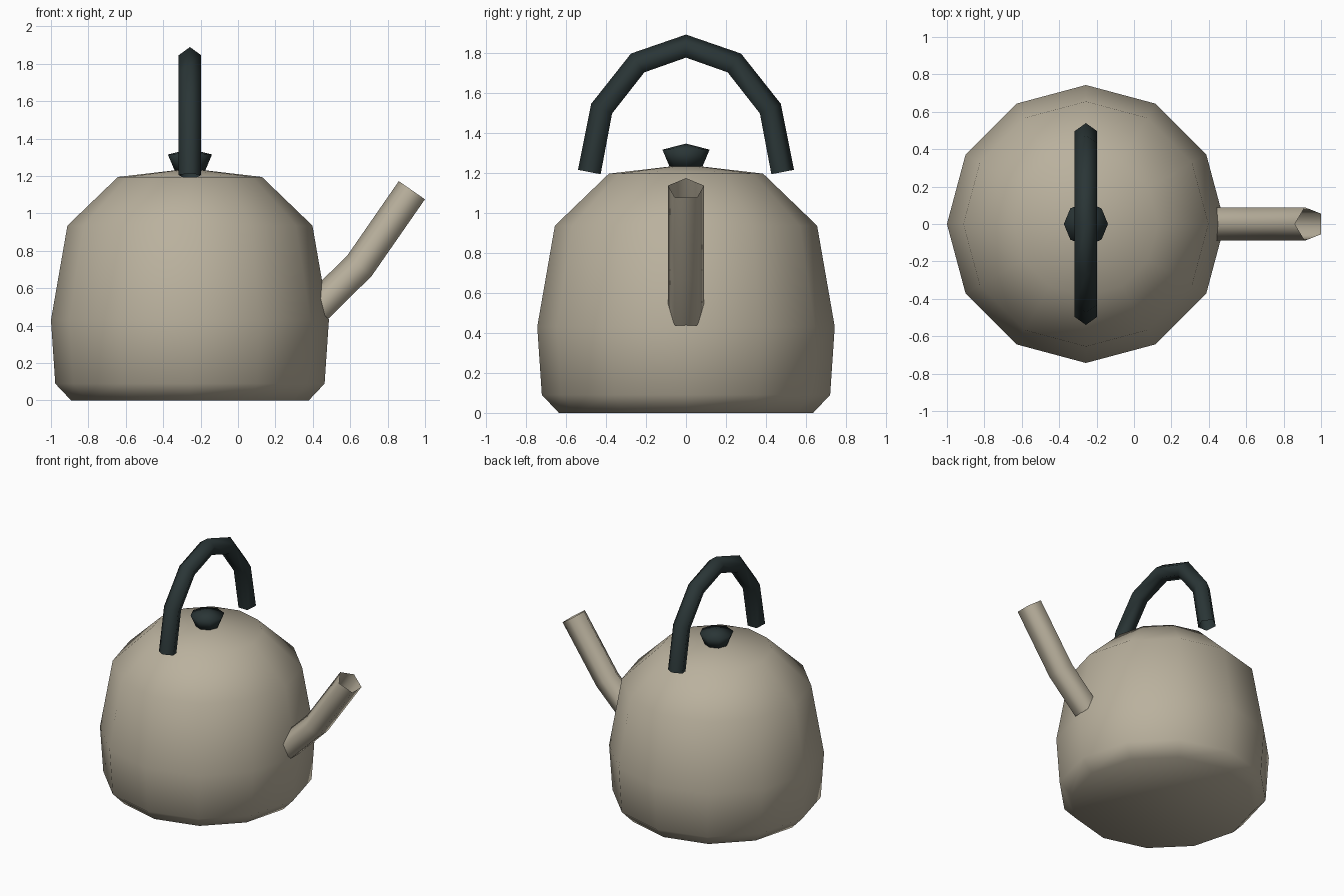
import bpy
import bmesh
from math import cos, sin, tau
from mathutils import Vector

cube = bpy.data.objects.get("Cube")
if cube:
    bpy.data.objects.remove(cube, do_unlink=True)

CENTRE_X = -0.257


def make_material(name, colour):
    mat = bpy.data.materials.new(name)
    mat.use_nodes = True
    mat.diffuse_color = colour
    bsdf = mat.node_tree.nodes["Principled BSDF"]
    bsdf.inputs["Base Color"].default_value = colour
    bsdf.inputs["Roughness"].default_value = 0.6
    return mat


enamel = make_material("warm grey enamel", (0.49, 0.44, 0.34, 1))
dark = make_material("dark teal grip", (0.023, 0.036, 0.037, 1))


def finish(bm, name, mat):
    bmesh.ops.recalc_face_normals(bm, faces=bm.faces)
    for face in bm.faces:
        face.smooth = True
    mesh = bpy.data.meshes.new(name)
    bm.to_mesh(mesh)
    bm.free()
    mesh.materials.append(mat)
    obj = bpy.data.objects.new(name, mesh)
    bpy.context.collection.objects.link(obj)
    return obj


def bridge(bm, rings):
    for low, high in zip(rings, rings[1:]):
        n = len(low)
        for i in range(n):
            j = (i + 1) % n
            bm.faces.new((low[i], low[j], high[j], high[i]))


def lathe(name, profile, apex, sides, mat):
    """Turn (radius, height) points about the kettle axis, closed by an apex."""
    bm = bmesh.new()
    rings = [[bm.verts.new((CENTRE_X + r * cos(tau * i / sides),
                            r * sin(tau * i / sides), z))
              for i in range(sides)] for r, z in profile]
    bridge(bm, rings)
    bm.faces.new(rings[0])
    tip = bm.verts.new((CENTRE_X, 0, apex))
    top = rings[-1]
    for i in range(sides):
        bm.faces.new((top[i], top[(i + 1) % sides], tip))
    return finish(bm, name, mat)


def tube(name, path, radius, along, side, origin, mat, sides=5):
    """Open tube along a flat path, with one ridge on its outer side."""
    bm = bmesh.new()
    up = Vector((0, 0, 1))
    pts = [Vector(p) for p in path]
    rings = []
    for k, p in enumerate(pts):
        steps = [(b - a).normalized()
                 for a, b in zip(pts[max(k - 1, 0):k + 2], pts[max(k - 1, 0) + 1:k + 2])]
        t = sum(steps, Vector((0, 0))).normalized()
        out = along * -t.y + up * t.x
        centre = origin + along * p.x + up * p.y
        rings.append([bm.verts.new(centre + radius * (out * cos(tau * i / sides)
                                                      + side * sin(tau * i / sides)))
                      for i in range(sides)])
    bridge(bm, rings)
    return finish(bm, name, mat)


X, Y = Vector((1, 0, 0)), Vector((0, 1, 0))

# Kettle body and lid knob
lathe("body", [(0.635, 0), (0.72, 0.09), (0.743, 0.43), (0.655, 0.935), (0.385, 1.195)],
      1.24, 12, enamel)
lathe("lid_knob", [(0.08, 1.225), (0.118, 1.315)], 1.345, 8, dark)

# Arched handle, mirrored front to back
half = [(-0.477, 1.202), (-0.416, 1.517), (-0.238, 1.743)]
arch = half + [(0, 1.826)] + [(-y, z) for y, z in reversed(half)]
tube("handle", arch, 0.0636, Y, X, X * CENTRE_X, dark)

# Bent spout
tube("spout", [(0.428, 0.49), (0.656, 0.714), (0.937, 1.119)], 0.094,
     X, Y, Vector((0, 0, 0)), enamel)
